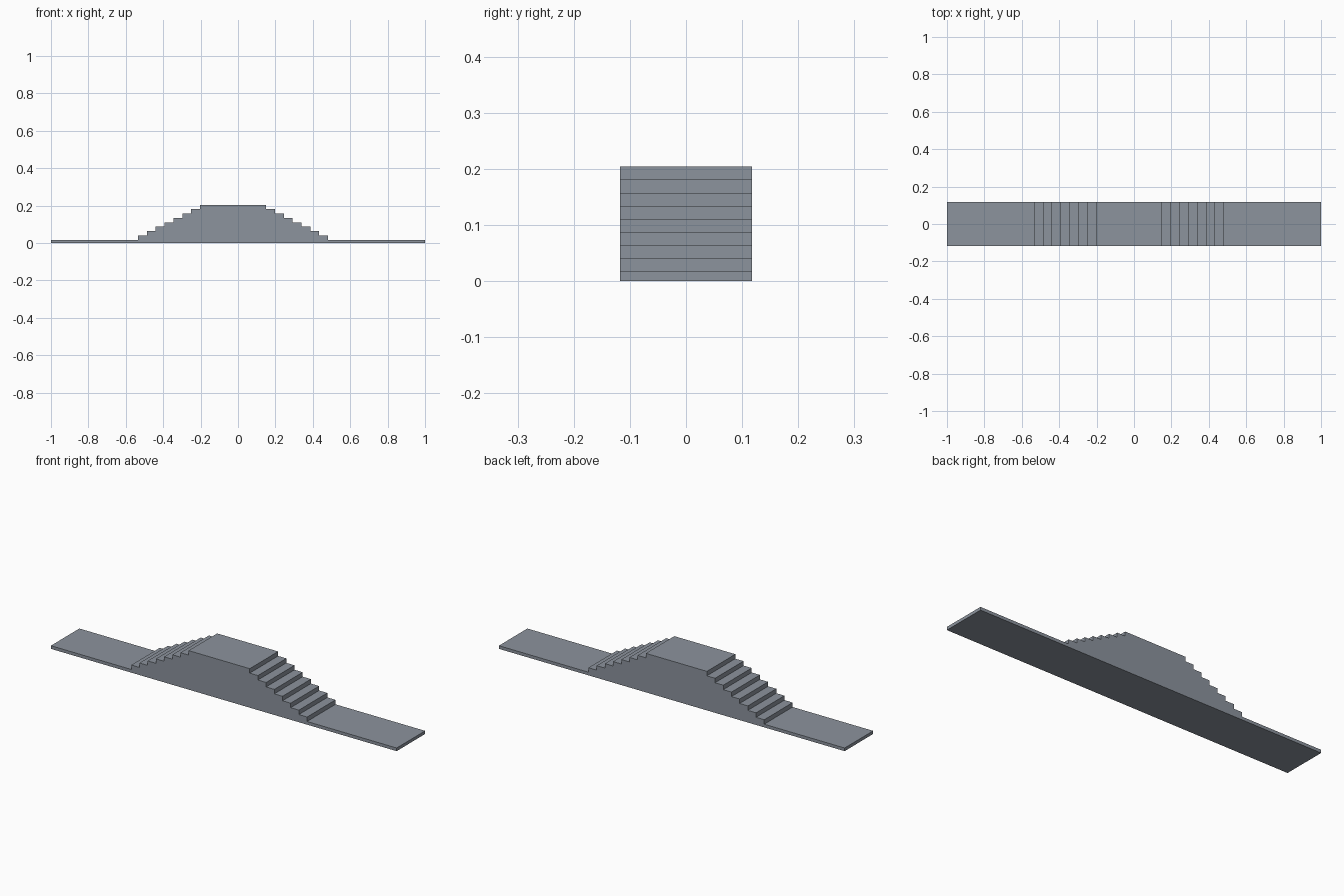
import bpy, bmesh
from mathutils import Vector

cube = bpy.data.objects.get("Cube")
if cube:
    bpy.data.objects.remove(cube, do_unlink=True)

HALF_WIDTH = 0.1175    # half depth along y
BASE = 0.0165          # thickness of the flat walkway
TOP = 0.204            # height of the landing
RISERS = 8
TREAD = 0.0474
CENTRE = -0.0265       # middle of the stairs along x
HALF_LANDING = 0.1765

# One flat grey colour
grey = bpy.data.materials.new("blue_grey_stone")
grey.use_nodes = True
colour = (0.262, 0.292, 0.337, 1)
grey.diffuse_color = colour
bsdf = next(n for n in grey.node_tree.nodes if n.type == 'BSDF_PRINCIPLED')
bsdf.inputs["Base Color"].default_value = colour
bsdf.inputs["Roughness"].default_value = 0.8


def flight(side):
    """Stair outline on one side, listed from the walkway up to the landing."""
    rise = (TOP - BASE) / RISERS
    points = []
    for i in range(RISERS):
        x = CENTRE + side * (HALF_LANDING + (RISERS - 1 - i) * TREAD)
        points += [(x, BASE + i * rise), (x, BASE + (i + 1) * rise)]
    return points


# Side outline: walkway, stairs up, landing, stairs down, walkway
outline = [(-1, 0), (-1, BASE)] + flight(-1) + flight(1)[::-1] + [(1, BASE), (1, 0)]

# Extrude the outline across the width
bm = bmesh.new()
face = bm.faces.new([bm.verts.new((x, -HALF_WIDTH, z)) for x, z in outline])
extruded = bmesh.ops.extrude_face_region(bm, geom=[face], use_keep_orig=True)
back = [v for v in extruded["geom"] if isinstance(v, bmesh.types.BMVert)]
bmesh.ops.translate(bm, verts=back, vec=Vector((0, 2 * HALF_WIDTH, 0)))
bmesh.ops.recalc_face_normals(bm, faces=bm.faces)

mesh = bpy.data.meshes.new("stepped_bridge")
bm.to_mesh(mesh)
bm.free()
mesh.materials.append(grey)
bridge = bpy.data.objects.new("stepped_bridge", mesh)
bpy.context.collection.objects.link(bridge)
